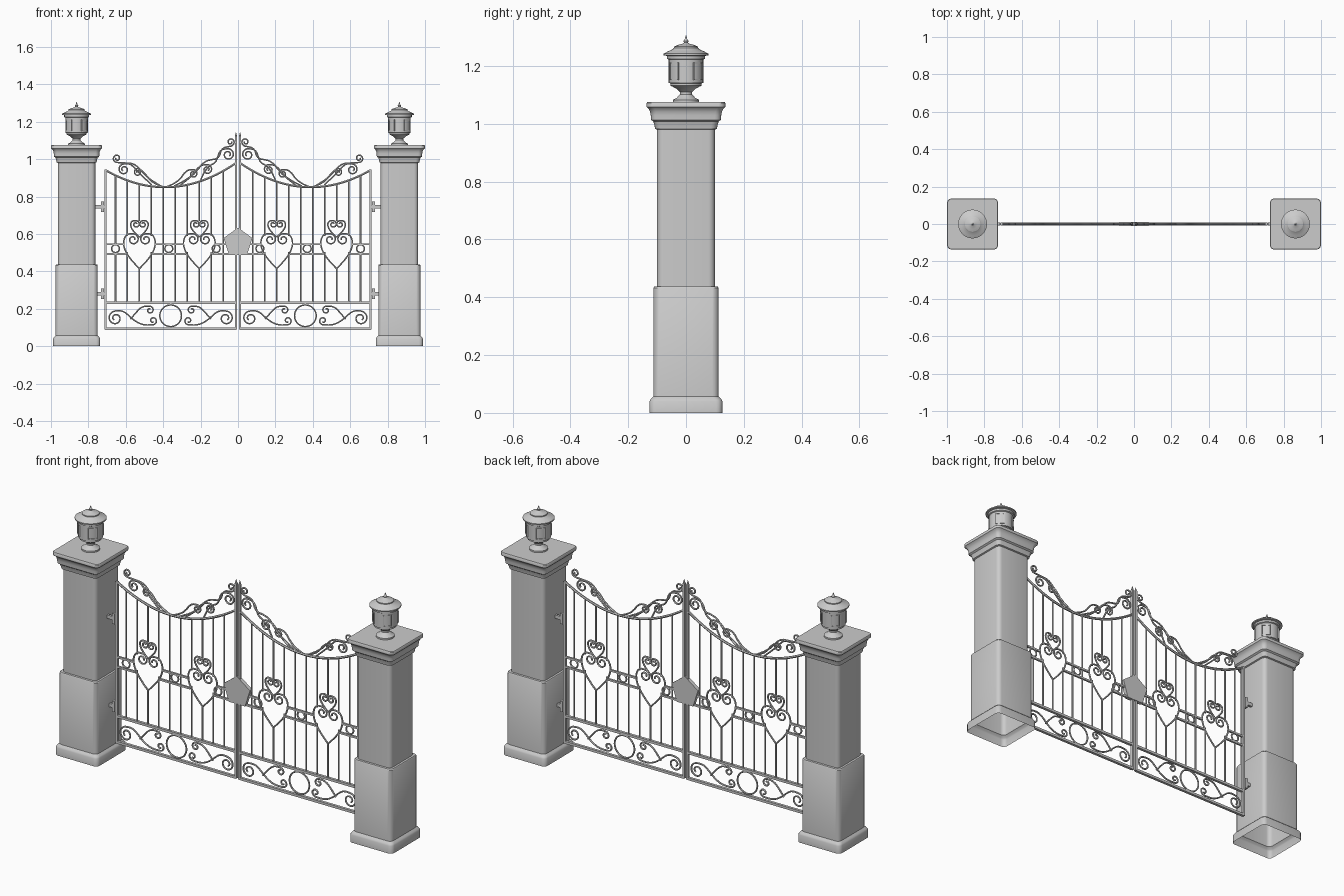
import bpy, bmesh
from math import sin, cos, pi, radians
from mathutils import Matrix

if "Cube" in bpy.data.objects:
    bpy.data.objects.remove(bpy.data.objects["Cube"])


def finish(name, bm, angle=35):
    bmesh.ops.recalc_face_normals(bm, faces=bm.faces[:])
    me = bpy.data.meshes.new(name)
    bm.to_mesh(me)
    bm.free()
    ob = bpy.data.objects.new(name, me)
    bpy.context.collection.objects.link(ob)
    select(ob)
    bpy.ops.object.shade_smooth_by_angle(angle=radians(angle))
    return ob


def select(ob):
    bpy.ops.object.select_all(action='DESELECT')
    bpy.context.view_layer.objects.active = ob
    ob.select_set(True)


def loft(name, rings, cap_top=True):
    """Skin a stack of closed rings."""
    bm = bmesh.new()
    vs = [[bm.verts.new(p) for p in r] for r in rings]
    n = len(vs[0])
    for a, b in zip(vs, vs[1:]):
        for i in range(n):
            bm.faces.new((a[i], a[(i + 1) % n], b[(i + 1) % n], b[i]))
    if cap_top:
        bm.faces.new(vs[-1])
    return finish(name, bm)


def rounded_square(cx, h, z, r=0.022, seg=4):
    pts = []
    for k, (sx, sy) in enumerate([(1, 1), (-1, 1), (-1, -1), (1, -1)]):
        for i in range(seg + 1):
            a = pi / 2 * (k + i / seg)
            pts.append((cx + sx * (h - r) + r * cos(a), sy * (h - r) + r * sin(a), z))
    return pts


def boxes(name, items):
    """items: (x0, x1, half depth, z0, z1)"""
    bm = bmesh.new()
    for x0, x1, d, z0, z1 in items:
        m = Matrix.Translation(((x0 + x1) / 2, 0, (z0 + z1) / 2)) @ Matrix.Diagonal((abs(x1 - x0), 2 * d, z1 - z0, 1))
        bmesh.ops.create_cube(bm, size=1, matrix=m)
    return finish(name, bm)


def wires(name, paths, r, closed=False, order=3):
    """Round iron rods along planar (x, z) paths."""
    cu = bpy.data.curves.new(name, 'CURVE')
    cu.dimensions = '3D'
    cu.bevel_depth, cu.bevel_resolution, cu.resolution_u = r, 1, 3
    cu.use_fill_caps = True
    for p in paths:
        sp = cu.splines.new('POLY' if closed or len(p) < 3 else 'NURBS')
        sp.points.add(len(p) - 1)
        for pt, (x, z) in zip(sp.points, p):
            pt.co = (x, 0, z, 1)
        sp.use_cyclic_u = closed
        if sp.type == 'NURBS':
            sp.use_endpoint_u = True
            sp.order_u = order
    ob = bpy.data.objects.new(name, cu)
    bpy.context.collection.objects.link(ob)
    select(ob)
    bpy.ops.object.convert(target='MESH')
    bpy.ops.object.shade_smooth_by_angle(angle=radians(50))
    return ob


def spiral(cx, cz, r, end, turns):
    """Curl growing outward, finishing at angle end (degrees); turns > 0 is counter-clockwise."""
    n = int(abs(turns) * 12)
    out = []
    for i in range(n + 1):
        t = i / n
        a = radians(end) - (1 - t) * turns * 2 * pi
        rr = r * (0.3 + 0.7 * t)
        out.append((cx + rr * cos(a), cz + rr * sin(a)))
    return out


def circle(cx, cz, r, n=24):
    return [(cx + r * cos(2 * pi * i / n), cz + r * sin(2 * pi * i / n)) for i in range(n)]


def place(paths, s=1, off=0):
    return [[(off + s * x, z) for x, z in p] for p in paths]


def rail_z(u):
    return 0.85 + 0.9 * (u - 0.39) ** 2


PX = 0.863
HEARTS = (0.207, 0.527)
RINGS = (0.117, 0.37, 0.655)
ZR = 0.522

pillar = [(.126, 0), (.126, .04), (.122, .048), (.113, .057), (.113, .432), (.110, .437), (.100, .438),
          (.100, .98), (.107, .983), (.109, .995), (.113, 1.008), (.121, 1.014), (.122, 1.03),
          (.124, 1.042), (.130, 1.053), (.136, 1.058), (.136, 1.072), (.134, 1.075)]
lantern = [(.045, 1.075), (.045, 1.083), (.032, 1.09), (.021, 1.102), (.021, 1.11), (.034, 1.122), (.045, 1.128),
           (.054, 1.132), (.054, 1.14), (.060, 1.142), (.060, 1.222), (.066, 1.225), (.066, 1.235),
           (.077, 1.237), (.077, 1.243), (.062, 1.251), (.046, 1.258), (.042, 1.262), (.042, 1.267), (.028, 1.273),
           (.012, 1.277), (.007, 1.281), (.009, 1.286), (.005, 1.292), (.001, 1.305)]

# ornaments of one heart, around its own axis
heart = [spiral(.034, .571, .032, 90, -1.3) + [(.07, .6), (.088, .56), (.078, .51), (.04, .455), (0, .415)],
         spiral(.019, .652, .021, 90, -1.2) + [(.042, .67), (.05, .645), (.03, .61), (0, .583)]]
# scrolls of half a bottom panel, around its central ring
panel = [spiral(.295, .15, .04, 90, 1.4) + [(.25, .19), (.2, .14), (.15, .113)] + spiral(.095, .137, .023, -90, 1.1)[::-1],
         spiral(.112, .193, .022, 90, -1.1) + [(.155, .213), (.19, .175), (.215, .145)]]
# crest scrolls of one leaf
crest = [spiral(.647, 1.005, .023, -90, -1.3) + [(.6, .98), (.545, .975), (.49, .9), (.41, .855)],
         spiral(.61, .945, .031, 90, 1.4) + [(.57, .975), (.53, .925), (.46, .862)],
         spiral(.535, .93, .022, 90, 1.3) + [(.5, .93), (.46, .87), (.4, .853)],
         spiral(.24, .922, .024, 90, -1.3) + [(.28, .94), (.32, .875), (.38, .853)],
         spiral(.165, .945, .028, 90, -1.4) + [(.21, .965), (.25, .9), (.34, .857)],
         spiral(.04, 1.092, .023, -90, 1.3) + [(.09, 1.06), (.1, 1.0), (.18, .995), (.23, .92), (.31, .86)],
         spiral(.053, 1.025, .033, 90, -1.4) + [(.1, 1.05), (.115, .98), (.17, .96), (.2, .89)]]

for s, side in ((-1, 'left'), (1, 'right')):
    # stone pillar with moulded cap, open underneath
    loft(side + '_pillar', [rounded_square(s * PX, h, z) for h, z in pillar])
    # turned lantern
    loft(side + '_lantern', [[(s * PX + r * cos(2 * pi * i / 32), r * sin(2 * pi * i / 32), z) for i in range(32)]
                             for r, z in lantern])
    # lantern window frames
    bm = bmesh.new()
    for k in range(4):
        base = Matrix.Translation((s * PX, 0, 1.182)) @ Matrix.Rotation(pi / 4 + k * pi / 2, 4, 'Z')
        for y, z, w, h in ((-.02, 0, .004, .06), (.02, 0, .004, .06), (0, .028, .04, .004), (0, -.028, .04, .004)):
            bmesh.ops.create_cube(bm, size=1, matrix=base @ Matrix.Translation((.058, y, z)) @ Matrix.Diagonal((.008, w, h, 1)))
    finish(side + '_lantern_windows', bm)

    # gate frame: stiles, bottom rails and mid rails broken by the hearts
    frame = [(.702, .715, .007, .09, .945), (.005, .017, .007, .09, 1.12),
             (.01, .71, .007, .088, .101), (.01, .71, .007, .225, .238)]
    for z in (.493, .545):
        w = .07 if z < .52 else .082
        e = [.01] + [v for h in HEARTS for v in (h - w, h + w)] + [.71]
        frame += [(a, b, .005, z - .005, z + .005) for a, b in zip(e[::2], e[1::2])]
    # hinges
    for z in (.745, .28):
        frame += [(.717, .732, .009, z - .028, z + .028), (.712, .775, .006, z - .009, z + .009)]
    boxes(side + '_gate_frame', [(s * a, s * b, d, z0, z1) for a, b, d, z0, z1 in frame])

    # sagging top rail
    us = [.01 + .695 * i / 20 for i in range(21)]
    wires(side + '_top_rail', place([[(u, rail_z(u)) for u in us]], s), .0065)

    # upright bars, interrupted by hearts and rings
    bars = []
    for i in range(10):
        u = .08 + .0639 * i
        lo, hi = .232, rail_z(u)
        d = min(abs(u - h) for h in HEARTS)
        if d < .02:
            gap = (.415, .67)
        elif d < .08:
            gap = (.505, .59)
        elif min(abs(u - r) for r in RINGS) < .02:
            gap = (.495, .545)
        else:
            gap = None
        bars += [[(u, lo), (u, gap[0])], [(u, gap[1]), (u, hi)]] if gap else [[(u, lo), (u, hi)]]
    wires(side + '_bars', place(bars, s), .0042)

    # hearts, rings and scrollwork
    hearts = [p for h in HEARTS for m in (-1, 1) for p in place(heart, m, h)]
    wires(side + '_hearts', place(hearts, s), .0045)
    wires(side + '_rings', place([circle(r, ZR, .021) for r in RINGS] + [circle(.36, .163, .058, 32)], s), .0045, True)
    panels = [p for m in (-1, 1) for p in place(panel, m, .36)]
    wires(side + '_panel_scrolls', place(panels, s), .0045)
    wires(side + '_crest_scrolls', place(crest, s), .0045)

    # pointed stile tip
    bm = bmesh.new()
    bmesh.ops.create_cone(bm, segments=8, radius1=.007, radius2=.001, depth=.022, cap_ends=True,
                          matrix=Matrix.Translation((s * .011, 0, 1.131)))
    finish(side + '_stile_tip', bm)

# five-sided lock plate
bm = bmesh.new()
bmesh.ops.create_cone(bm, segments=5, radius1=.081, radius2=.081, depth=.02, cap_ends=True)
top = max(bm.verts, key=lambda v: v.co.y).co
bmesh.ops.transform(bm, verts=bm.verts[:], matrix=Matrix.Translation((0, 0, .553)) @ Matrix.Rotation(pi / 2, 4, 'X'))
finish('lock_plate', bm)
